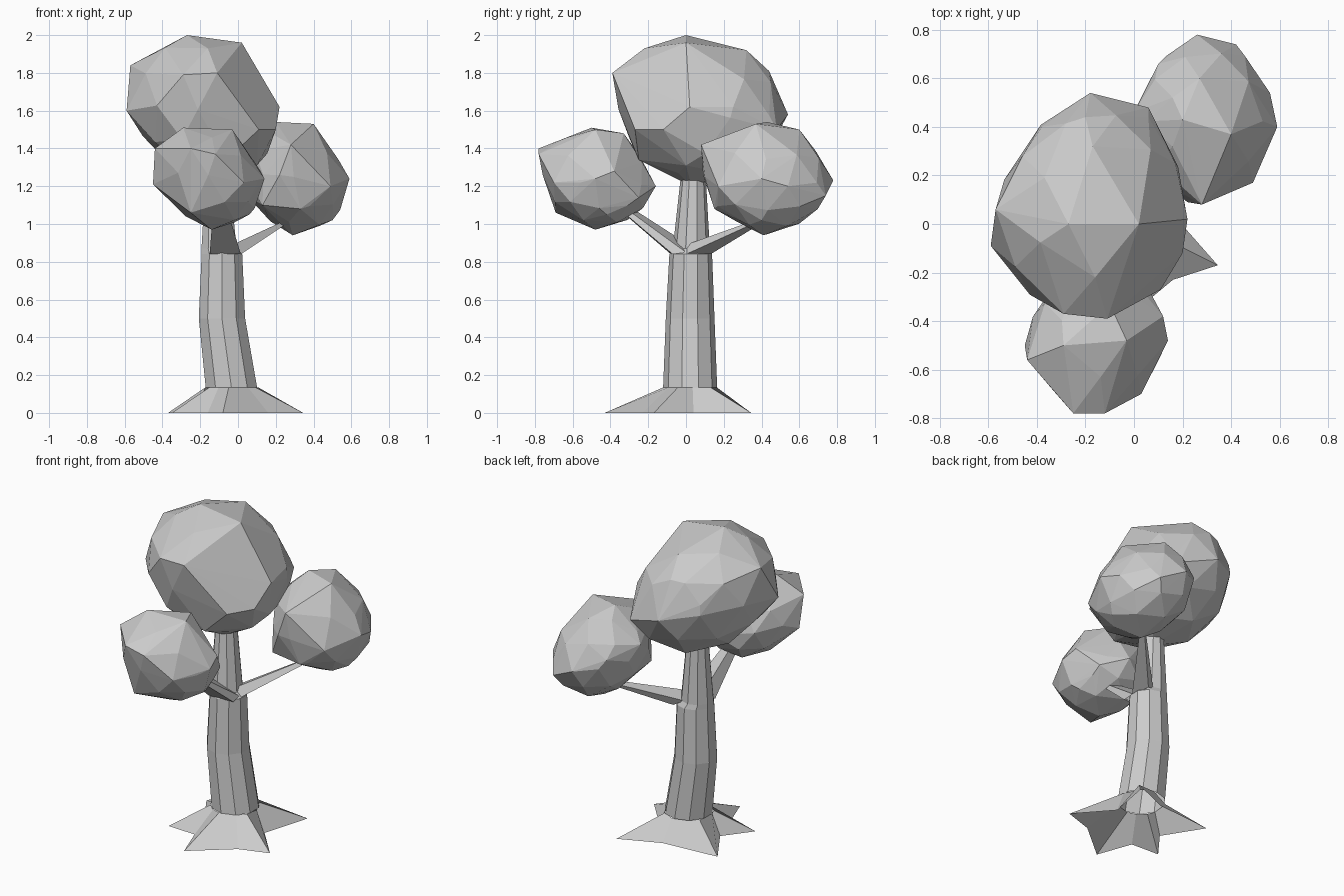
import bpy, bmesh, math
from mathutils import Vector, Matrix

cube = bpy.data.objects.get("Cube")
if cube:
    bpy.data.objects.remove(cube, do_unlink=True)

grey = bpy.data.materials.new("plain_grey")
grey.use_nodes = True
colour = (0.6, 0.6, 0.6, 1)
grey.diffuse_color = colour
grey.node_tree.nodes["Principled BSDF"].inputs["Base Color"].default_value = colour


def finish(name, bm):
    bmesh.ops.recalc_face_normals(bm, faces=bm.faces)
    mesh = bpy.data.meshes.new(name)
    bm.to_mesh(mesh)
    bm.free()
    mesh.materials.append(grey)
    obj = bpy.data.objects.new(name, mesh)
    bpy.context.collection.objects.link(obj)


def loft(name, rings, cap=True):
    """Skin a list of equally long point rings."""
    bm = bmesh.new()
    loops = [[bm.verts.new(p) for p in ring] for ring in rings]
    n = len(loops[0])
    for a, b in zip(loops, loops[1:]):
        for i in range(n):
            j = (i + 1) % n
            bm.faces.new((a[i], a[j], b[j], b[i]))
    if cap:
        bm.faces.new(loops[-1])
    finish(name, bm)


def circle(x, y, z, r, angles):
    return [Vector((x + r * math.cos(a), y + r * math.sin(a), z)) for a in angles]


def branch(name, base, end, taper):
    """Limb whose base outline shrinks towards its end point."""
    base = [Vector(p) for p in base]
    middle = sum(base, Vector()) / len(base)
    loft(name, [base, [Vector(end) + (p - middle) * taper for p in base]])


def foliage(name, low, high, xy, xz, yz, corners):
    """Leaning faceted core, wrapped together with its protruding corners."""
    low, high = Vector(low), Vector(high)
    half = (high - low) / 2
    lean = Matrix(((half.x, xy, xz), (xy, half.y, yz), (xz, yz, half.z)))
    bm = bmesh.new()
    bmesh.ops.create_icosphere(bm, subdivisions=2, radius=0.93)
    for v in bm.verts:
        v.co = (low + high) / 2 + lean @ v.co
    bmesh.ops.delete(bm, geom=list(bm.faces) + list(bm.edges), context='EDGES_FACES')
    for p in corners:
        bm.verts.new(p)
    bmesh.ops.convex_hull(bm, input=list(bm.verts))
    loose = [v for v in bm.verts if not v.link_faces]
    bmesh.ops.delete(bm, geom=loose, context='VERTS')
    finish(name, bm)


# Trunk: bent, tapering ten-sided column
ten = [math.tau * (i + 0.5) / 10 for i in range(10)]
loft("trunk", [circle(*ring, ten) for ring in (
    (-0.035, 0.022, 0.135, 0.143),
    (-0.085, 0.022, 0.5, 0.129),
    (-0.085, 0.025, 0.84, 0.113),
    (-0.1, 0.028, 0.87, 0.098),
    (-0.11, 0.04, 1.3, 0.062))])

# Roots: open star-shaped flare around the foot of the trunk
star = [(0.25, 0.345), (0.0, 0.24), (-0.37, 0.21), (-0.22, -0.03), (-0.35, -0.2),
        (-0.16, -0.21), (-0.08, -0.43), (0.16, -0.23), (0.345, -0.17), (0.16, 0.04)]
around = [math.atan2(y - 0.022, x + 0.035) for x, y in star]
loft("roots", [[Vector((x, y, 0)) for x, y in star],
               circle(-0.035, 0.022, 0.135, 0.143, around)], cap=False)

# Side limbs: wide wedges splitting off the top of the trunk
branch("front_branch", [(-0.15, -0.08, 0.84), (0.015, -0.07, 0.84),
                        (0.01, 0, 0.85), (-0.12, 0, 0.9)], (-0.1, -0.42, 1.15), 0.3)
branch("back_branch", [(0.015, 0, 0.84), (0, 0.13, 0.84),
                       (-0.06, 0.1, 0.87), (-0.03, 0, 0.89)], (0.27, 0.4, 1.02), 0.25)

# Leaf clumps
foliage("top_foliage", (-0.59, -0.39, 1.2), (0.22, 0.54, 2), 0.03, -0.04, -0.007, [
    (-0.27, 0, 2), (0.02, 0, 1.96), (-0.16, -0.22, 1.93), (-0.11, -0.39, 1.8),
    (-0.29, -0.37, 1.79), (-0.59, -0.09, 1.6), (-0.57, 0.06, 1.84), (-0.38, 0.4, 1.68),
    (-0.18, 0.54, 1.58), (0.06, 0.48, 1.5), (0.17, 0.25, 1.62), (0.22, 0.02, 1.62),
    (0.2, -0.12, 1.5), (0.11, -0.27, 1.5), (0.1, 0, 1.31), (-0.06, -0.25, 1.34),
    (-0.1, 0.03, 1.2), (-0.17, 0.32, 1.92), (-0.2, 0.44, 1.81)])
foliage("front_foliage", (-0.45, -0.78, 0.97), (0.135, -0.16, 1.51), 0, -0.03, -0.02, [
    (-0.25, -0.78, 1.4), (-0.12, -0.78, 1.37), (-0.44, -0.56, 1.4), (-0.45, -0.5, 1.21),
    (-0.29, -0.5, 1.51), (-0.03, -0.48, 1.5), (-0.1, -0.33, 1.48), (0.14, -0.48, 1.24),
    (0.03, -0.7, 1.22), (0.06, -0.42, 1.05), (-0.14, -0.48, 0.97), (-0.25, -0.69, 1.06),
    (-0.1, -0.16, 1.2), (0.05, -0.25, 1.14), (0.12, -0.38, 1.28)])
foliage("back_foliage", (0.0, 0.075, 0.94), (0.59, 0.78, 1.54), 0, -0.025, -0.01, [
    (0.2, 0.43, 1.54), (0.4, 0.37, 1.53), (0.59, 0.4, 1.24), (0.56, 0.54, 1.2),
    (0.42, 0.74, 1.15), (0.26, 0.78, 1.23), (0.1, 0.66, 1.3), (0, 0.46, 1.35),
    (0.28, 0.08, 1.42), (0.49, 0.17, 1.2), (0.5, 0.4, 1.02), (0.29, 0.41, 0.94),
    (0.27, 0.6, 1.5), (0.22, 0.09, 1.26), (0.13, 0.16, 1.1), (0.33, 0.15, 1.08)])
